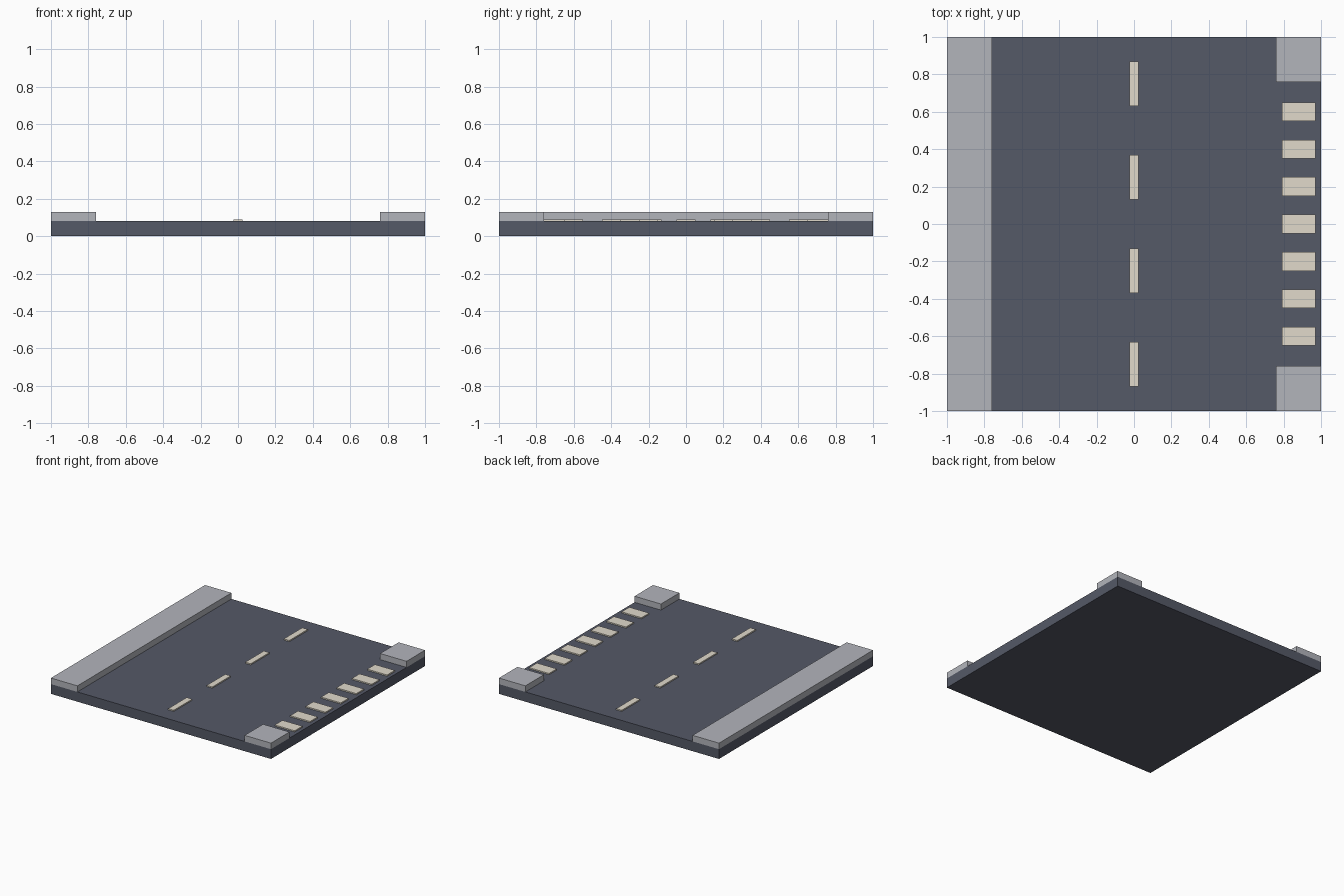
import bpy

if "Cube" in bpy.data.objects:
    bpy.data.objects.remove(bpy.data.objects["Cube"])


def material(name, rgb):
    m = bpy.data.materials.new(name)
    m.diffuse_color = (*rgb, 1.0)
    m.use_nodes = True
    m.node_tree.nodes["Principled BSDF"].inputs["Base Color"].default_value = m.diffuse_color
    return m


asphalt = material("asphalt", (0.09, 0.10, 0.135))
concrete = material("concrete", (0.45, 0.46, 0.50))
paint = material("road_paint", (0.75, 0.70, 0.60))


def box(name, x, y, z, mat):
    """Box from (min, max) ranges on each axis."""
    centre = [(a + b) / 2 for a, b in (x, y, z)]
    bpy.ops.mesh.primitive_cube_add(size=1, location=centre)
    ob = bpy.context.object
    ob.name = name
    ob.scale = [b - a for a, b in (x, y, z)]
    bpy.ops.object.transform_apply(location=False, rotation=False, scale=True)
    ob.data.materials.append(mat)
    return ob


ROAD, KERB, PAINT = 0.08, 0.13, 0.09

# Road slab
box("road_slab", (-1, 1), (-1, 1), (0, ROAD), asphalt)

# Long pavement on the left, two corner pavements on the right
box("pavement", (-1, -0.76), (-1, 1), (ROAD, KERB), concrete)
box("corner_pavement_front", (0.76, 1), (-1, -0.76), (ROAD, KERB), concrete)
box("corner_pavement_back", (0.76, 1), (0.76, 1), (ROAD, KERB), concrete)

# Dashed centre line
for i in range(4):
    y = -0.75 + 0.5 * i
    box(f"centre_dash_{i + 1}", (-0.025, 0.025), (y - 0.12, y + 0.12), (ROAD, PAINT), paint)

# Crossing stripes across the side opening
for i in range(7):
    y = -0.6 + 0.2 * i
    box(f"crossing_stripe_{i + 1}", (0.79, 0.97), (y - 0.05, y + 0.05), (ROAD, PAINT), paint)
